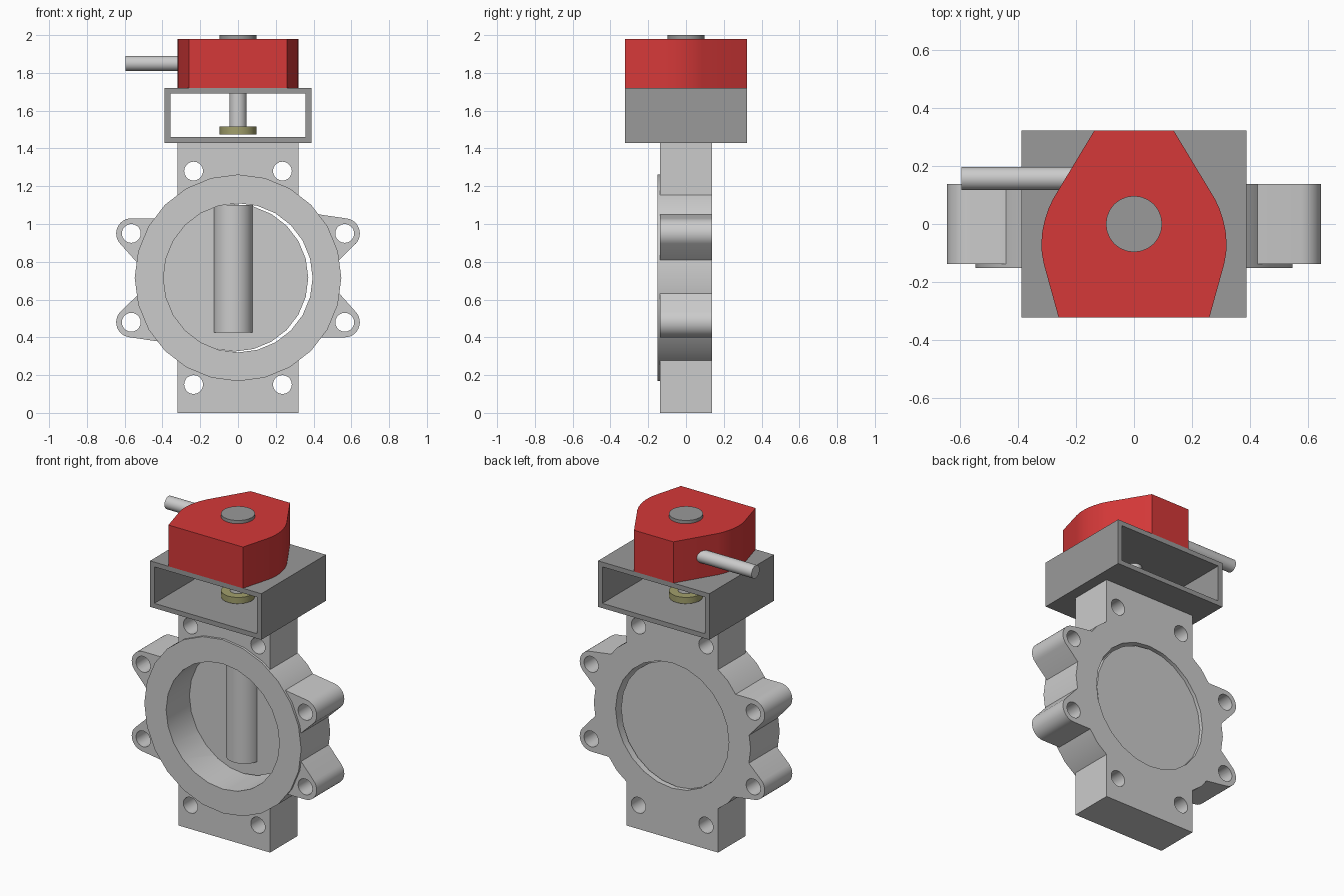
import bpy, bmesh, math
from mathutils import Vector

if "Cube" in bpy.data.objects:
    bpy.data.objects.remove(bpy.data.objects["Cube"])

CZ = 0.715   # height of the bore axis


def material(name, rgb):
    m = bpy.data.materials.new(name)
    m.diffuse_color = (*rgb, 1)
    m.use_nodes = True
    m.node_tree.nodes["Principled BSDF"].inputs["Base Color"].default_value = m.diffuse_color
    return m


def circle(cx, cy, r, n=24, a0=0, a1=360):
    full = abs(a1 - a0) >= 360
    steps = n if full else n + 1
    return [(cx + r * math.cos(math.radians(a0 + (a1 - a0) * i / n)),
             cy + r * math.sin(math.radians(a0 + (a1 - a0) * i / n))) for i in range(steps)]


def rect(x, z0, z1):
    return [(-x, z0), (x, z0), (x, z1), (-x, z1)]


def prism(name, pts, axis, lo, hi, mat=None):
    """Extrude a 2D outline along an axis from lo to hi."""
    place = {'X': lambda p: (lo, p[0], p[1]),
             'Y': lambda p: (p[0], lo, p[1]),
             'Z': lambda p: (p[0], p[1], lo)}[axis]
    bm = bmesh.new()
    face = bm.faces.new([bm.verts.new(place(p)) for p in pts])
    ext = bmesh.ops.extrude_face_region(bm, geom=[face], use_keep_orig=True)
    move = Vector([hi - lo if a == axis else 0 for a in 'XYZ'])
    bmesh.ops.translate(bm, vec=move, verts=[v for v in ext['geom'] if isinstance(v, bmesh.types.BMVert)])
    bmesh.ops.recalc_face_normals(bm, faces=bm.faces)
    me = bpy.data.meshes.new(name)
    bm.to_mesh(me)
    bm.free()
    ob = bpy.data.objects.new(name, me)
    bpy.context.collection.objects.link(ob)
    if mat:
        me.materials.append(mat)
    return ob


def activate(ob):
    bpy.ops.object.select_all(action='DESELECT')
    ob.select_set(True)
    bpy.context.view_layer.objects.active = ob


def combine(ob, other, op):
    """Boolean another part into ob and discard it."""
    activate(ob)
    mod = ob.modifiers.new(op, 'BOOLEAN')
    mod.operation, mod.object, mod.solver = op, other, 'EXACT'
    bpy.ops.object.modifier_apply(modifier=mod.name)
    bpy.data.objects.remove(other)


red = material("red_paint", (0.66, 0.04, 0.04))
dark = material("dark_grey", (0.32, 0.32, 0.32))
olive = material("olive_metal", (0.36, 0.35, 0.15))

# Valve body: round shell with raised face, neck and foot block
body = prism("valve_body", circle(0, CZ, 0.547, 24, 90, 450), 'Y', -0.152, 0.1375)
combine(body, prism("block", rect(0.32, 0, 1.43), 'Y', -0.1375, 0.1375), 'UNION')

# Bolt lugs: two shapes on top, repeated by a half turn
for turn in (1, -1):
    for side, low, top, a1 in ((1, 0.80, 1.052, 82), (-1, 0.785, 1.03, 90)):
        pts = [(0.40, 0.80), (0.525, low)] + circle(0.565, 0.95, 0.08, 12, -42, a1)
        pts += [(0.42, top), (0.36, 0.95)]
        pts = [(x * side * turn, CZ + (z - CZ) * turn) for x, z in pts]
        combine(body, prism("lug", pts, 'Y', -0.1375, 0.1375), 'UNION')

# Bore and bolt holes
combine(body, prism("bore", circle(0, CZ, 0.395, 24, 90, 450), 'Y', -0.3, 0.3), 'DIFFERENCE')
for sx in (1, -1):
    for sz in (1, -1):
        for x, dz in ((0.565, 0.235), (0.235, 0.565)):
            hole = prism("hole", circle(sx * x, CZ + sz * dz, 0.05, 20), 'Y', -0.3, 0.3)
            combine(body, hole, 'DIFFERENCE')

# Closing disc, slightly offset, with its half round shaft rib
disc = prism("valve_disc", circle(-0.018, CZ, 0.39, 24, 90, 450), 'Y', 0.08, 0.115)
rib = prism("disc_rib", circle(-0.025, 0.1, 0.105, 16, 180, 360), 'Z', 0.425, 1.10)

# Open box bracket
bracket = prism("mounting_bracket", rect(0.388, 1.43, 1.72), 'Y', -0.322, 0.322, dark)
combine(bracket, prism("window", rect(0.358, 1.46, 1.69), 'Y', -0.5, 0.5), 'DIFFERENCE')

# Stem and gland
stem = prism("stem", circle(0, 0, 0.046), 'Z', 1.48, 1.70)
gland = prism("gland", circle(0, 0, 0.097), 'Z', 1.475, 1.515, olive)

# Gear housing: half outline mirrored
half = [(0.137, 0.322), (0.28, 0.085), (0.296, 0.05), (0.308, 0.012), (0.316, -0.025),
        (0.319, -0.062), (0.318, -0.10), (0.311, -0.138), (0.26, -0.322)]
outline = half + [(-x, y) for x, y in reversed(half)]
housing = prism("gear_housing", outline, 'Z', 1.72, 1.98, red)

# Position cap and input shaft
cap = prism("indicator_cap", circle(0, 0, 0.097), 'Z', 1.95, 2.0, dark)
shaft = prism("input_shaft", circle(0.157, 1.85, 0.04), 'X', -0.595, -0.15)

for ob in (body, disc, rib, bracket, stem, gland, housing, cap, shaft):
    activate(ob)
    bpy.ops.object.shade_smooth_by_angle(angle=math.radians(22))
